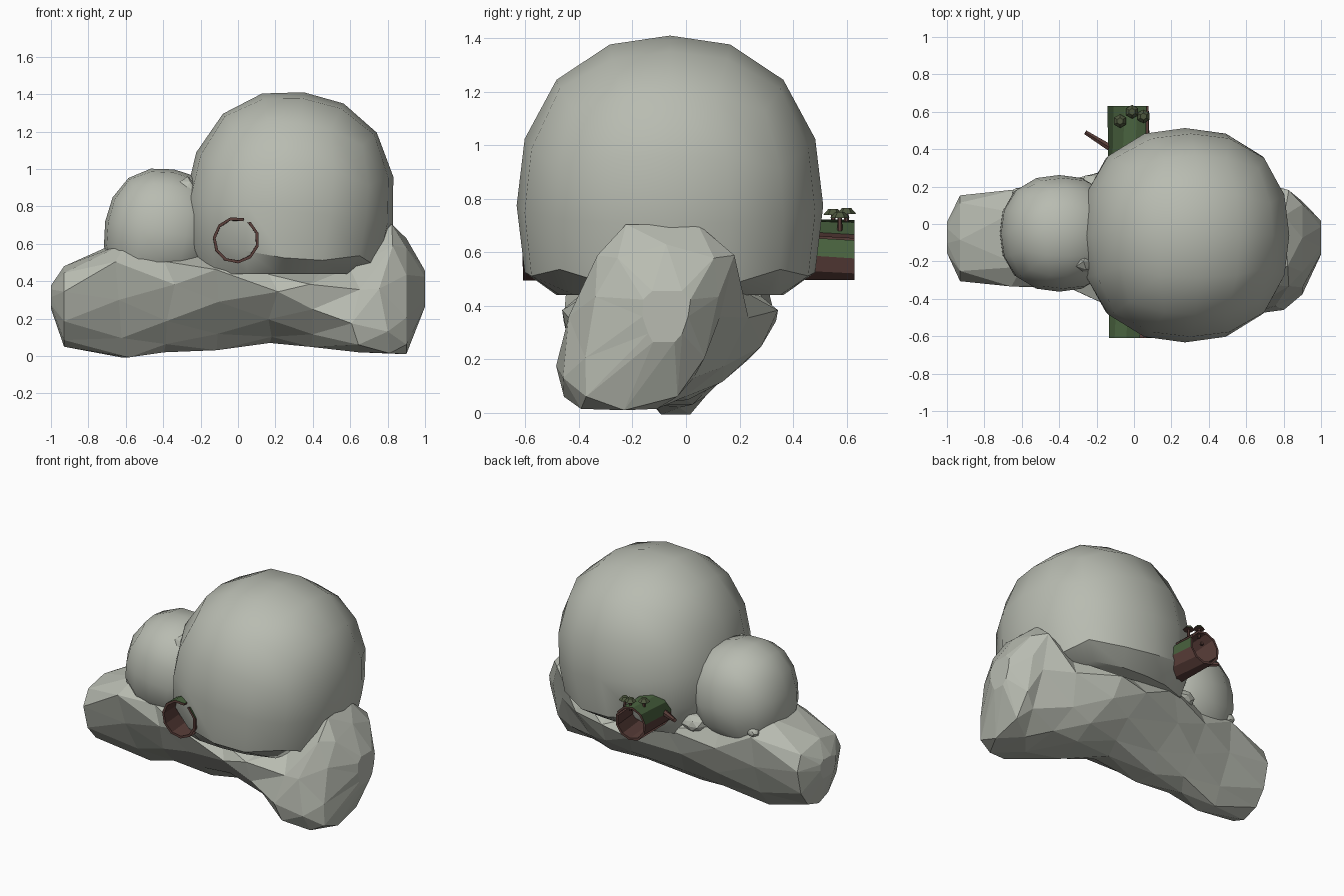
import bpy, bmesh, math, random
from mathutils import Matrix, Vector

random.seed(4)
old = bpy.data.objects.get("Cube")
if old:
    bpy.data.objects.remove(old)


def material(name, rgb):
    m = bpy.data.materials.new(name)
    m.use_nodes = True
    m.diffuse_color = (*rgb, 1)
    bsdf = next(n for n in m.node_tree.nodes if n.type == "BSDF_PRINCIPLED")
    bsdf.inputs["Base Color"].default_value = (*rgb, 1)
    bsdf.inputs["Roughness"].default_value = 0.9
    return m


STONE = material("stone_grey", (0.48, 0.5, 0.44))
BARK = material("bark_brown", (0.105, 0.05, 0.043))
MOSS = material("moss_green", (0.065, 0.12, 0.048))
CAP = material("mushroom_olive", (0.075, 0.095, 0.048))


def add_object(name, bm, *mats):
    mesh = bpy.data.meshes.new(name)
    bm.to_mesh(mesh)
    bm.free()
    obj = bpy.data.objects.new(name, mesh)
    bpy.context.collection.objects.link(obj)
    for m in mats:
        mesh.materials.append(m)
    return obj


def boulder(name, centre, radii, floor, tilt, power=2.3):
    """Smooth, slightly boxy round boulder, tilted sideways and pressed flat below."""
    turn = Matrix.Rotation(math.radians(tilt), 3, "Y")
    bm = bmesh.new()
    bmesh.ops.create_cube(bm, size=2)
    bmesh.ops.subdivide_edges(bm, edges=bm.edges[:], cuts=3, use_grid_fill=True)
    for v in bm.verts:
        p = Vector(math.tan(a * math.pi / 4) for a in v.co)
        p /= sum(abs(a) ** power for a in p) ** (1 / power)
        p = turn @ Vector(r * a for r, a in zip(radii, p))
        v.co = Vector(centre) + p
        v.co.z = max(v.co.z, floor)
    obj = add_object(name, bm, STONE)
    bpy.ops.object.select_all(action="DESELECT")
    obj.select_set(True)
    bpy.context.view_layer.objects.active = obj
    bpy.ops.object.shade_smooth_by_angle(angle=math.radians(33))


def stone(name, centre, radii):
    """Small rough stone with flat faces."""
    bm = bmesh.new()
    bmesh.ops.create_icosphere(bm, subdivisions=2, radius=1)
    for v in bm.verts:
        p = v.co * random.uniform(0.92, 1.08)
        v.co = Vector(c + r * a for c, r, a in zip(centre, radii, p))
    add_object(name, bm, STONE)


def tube(name, start, end, r1, r2, mat):
    axis = Vector(end) - Vector(start)
    bm = bmesh.new()
    bmesh.ops.create_cone(bm, cap_ends=True, segments=6,
                          radius1=r1, radius2=r2, depth=axis.length)
    obj = add_object(name, bm, mat)
    obj.location = (Vector(start) + Vector(end)) / 2
    obj.rotation_euler = axis.to_track_quat("Z", "Y").to_euler()
    return obj


# Rounded boulders
boulder("large_boulder", (0.273, -0.06, 0.775), (0.56, 0.573, 0.64), 0.44, 7)
boulder("small_boulder", (-0.4, -0.05, 0.665), (0.315, 0.312, 0.338), 0.45, 10)

# Faceted base rock, lofted along x: x, top y range, bottom y range, z range
SECTIONS = [
    (-1.0, -0.16, 0.03, -0.13, 0.0, 0.25, 0.38),
    (-0.93, -0.33, 0.18, -0.2, 0.06, 0.05, 0.48),
    (-0.62, -0.38, 0.23, -0.12, 0.06, -0.02, 0.62),
    (-0.36, -0.41, 0.27, -0.13, 0.07, 0.02, 0.55),
    (-0.1, -0.5, 0.36, -0.15, 0.08, 0.02, 0.56),
    (0.2, -0.53, 0.42, -0.17, 0.1, 0.07, 0.47),
    (0.42, -0.52, 0.41, -0.28, 0.08, 0.04, 0.46),
    (0.62, -0.44, 0.29, -0.54, 0.03, 0.02, 0.51),
    (0.79, -0.37, 0.21, -0.53, 0.02, 0.0, 0.72),
    (0.9, -0.32, 0.17, -0.44, 0.0, 0.01, 0.63),
    (1.0, -0.17, 0.03, -0.14, -0.02, 0.26, 0.46),
]
SIDES = 10
bm = bmesh.new()
rings = []
for i, (x, ta, tb, ba, bb, lo, hi) in enumerate(SECTIONS):
    ring = []
    jitter = 0.04 if 1 < i < len(SECTIONS) - 2 else 0
    for k in range(SIDES):
        a = math.tau * (k + 0.5 * (i % 2)) / SIDES
        s, c = math.sin(a), math.cos(a)
        t = min(1, 0.62 + 0.62 * s)
        left, right = ba + (ta - ba) * t, bb + (tb - bb) * t
        wide = math.copysign(abs(c) ** (0.65 if s > 0 else 0.5), c)
        up = math.copysign(abs(s) ** 0.85, s)
        y = (left + right) / 2 + wide * (right - left) / 2
        z = (lo + hi) / 2 + up * (hi - lo) / 2
        shift = random.uniform(-jitter, jitter)
        ring.append(bm.verts.new((x + shift, y + random.uniform(-0.012, 0.012), z)))
    rings.append(ring)
for i, (r0, r1) in enumerate(zip(rings, rings[1:])):
    for k in range(SIDES):
        n = (k + 1) % SIDES
        if i % 2 == 0:
            bm.faces.new((r0[k], r0[n], r1[k]))
            bm.faces.new((r0[n], r1[n], r1[k]))
        else:
            bm.faces.new((r0[k], r0[n], r1[n]))
            bm.faces.new((r0[k], r1[n], r1[k]))
bm.faces.new(rings[0])
bm.faces.new(rings[-1])
bmesh.ops.recalc_face_normals(bm, faces=bm.faces[:])
add_object("base_rock", bm, STONE)

# Small stones wedged around the boulders
stone("wedge_stone", (-0.27, -0.2, 0.78), (0.085, 0.08, 0.17))
stone("back_wedge_stone", (-0.2, 0.18, 0.5), (0.1, 0.09, 0.06))
stone("pebble", (-0.61, 0.16, 0.53), (0.04, 0.035, 0.03))

# Hollow log, split along one side, mossy on top: y, x, z, radius, split angle, split width
STRIPS = 10
LOG_ENDS = [(-0.61, -0.01, 0.62, 0.125, 70, 18), (0.63, -0.03, 0.61, 0.113, 30, 12)]
bm = bmesh.new()
ends = []
for y, x, z, r, split, gap in LOG_ENDS:
    ring = []
    for k in range(STRIPS + 1):
        a = math.radians(split + k * (360 - gap) / STRIPS)
        ring.append(bm.verts.new((x + r * math.cos(a), y, z + r * math.sin(a))))
    ends.append(ring)
front, back = ends
for k in range(STRIPS):
    face = bm.faces.new((front[k], back[k], back[k + 1], front[k + 1]))
    height = sum(v.co.z for v in face.verts) / 4
    face.material_index = 0 if height > 0.625 else 1
log = add_object("hollow_log", bm, MOSS, BARK)
shell = log.modifiers.new("thickness", "SOLIDIFY")
shell.thickness = 0.016
shell.offset = -1
shell.material_offset = 1
shell.material_offset_rim = 1

# Broken branch on the log
tube("branch_stub", (-0.1, 0.39, 0.62), (-0.26, 0.49, 0.64), 0.022, 0.013, BARK)

# Mushrooms growing on the log
for i, (x, y, top) in enumerate([(-0.075, 0.55, 0.762), (-0.01, 0.6, 0.765), (0.05, 0.575, 0.75)]):
    tube(f"mushroom_stem_{i + 1}", (x, y, 0.68), (x, y, top - 0.018), 0.01, 0.008, BARK)
    cap = tube(f"mushroom_cap_{i + 1}", (x, y, top - 0.022), (x, y, top), 0.037, 0.018, CAP)
    cap.data.materials.append(BARK)
    for p in cap.data.polygons:
        p.material_index = 1 if p.normal.z < -0.5 else 0
